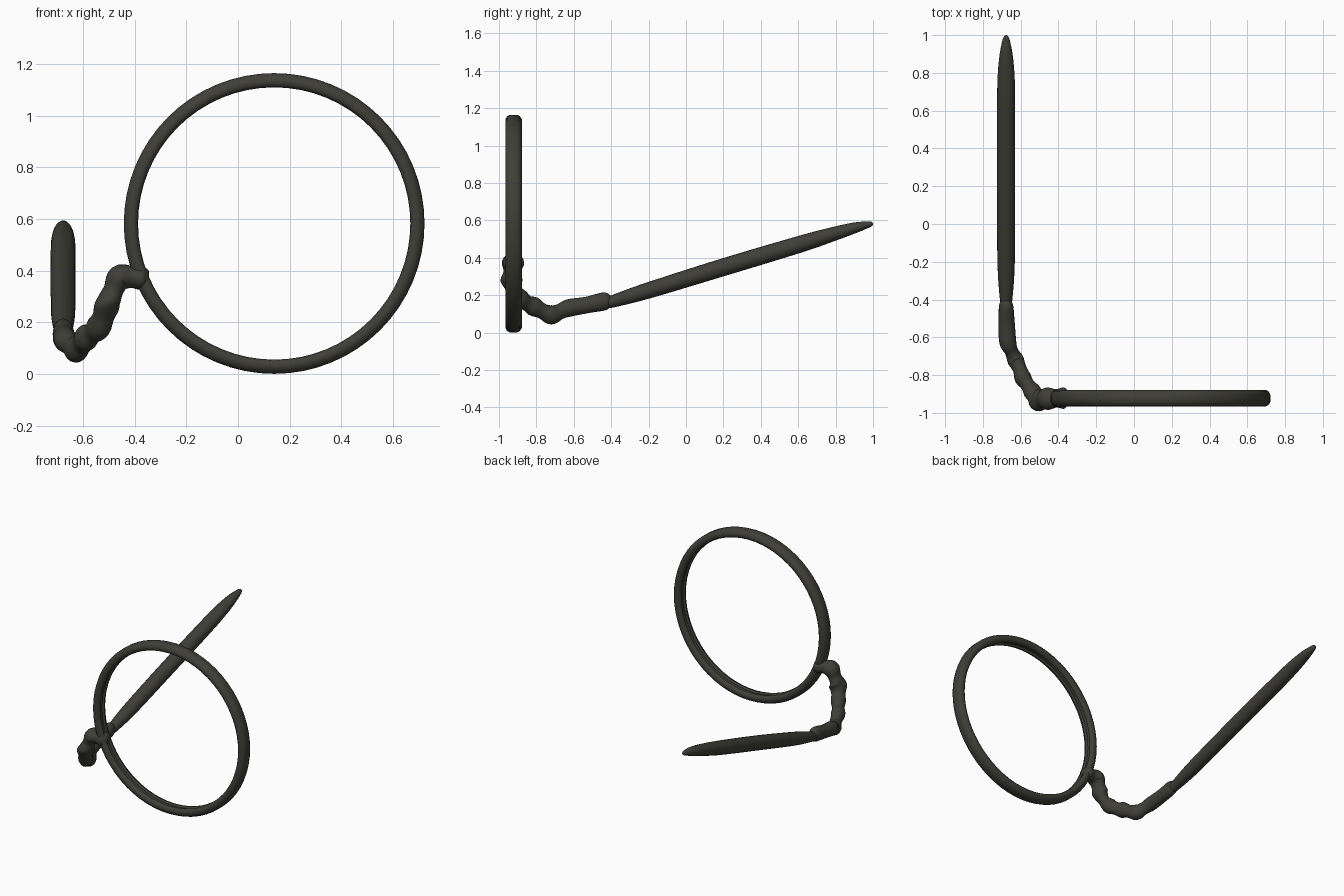
import bpy, bmesh, math
from mathutils import Vector

if "Cube" in bpy.data.objects:
    bpy.data.objects.remove(bpy.data.objects["Cube"])

mat = bpy.data.materials.new("dark olive grey")
mat.diffuse_color = (0.05, 0.049, 0.039, 1)
mat.use_nodes = True
mat.node_tree.nodes["Principled BSDF"].inputs["Base Color"].default_value = mat.diffuse_color


def finish(bm, name, angle=50):
    bmesh.ops.recalc_face_normals(bm, faces=bm.faces[:])
    me = bpy.data.meshes.new(name)
    bm.to_mesh(me)
    bm.free()
    me.materials.append(mat)
    ob = bpy.data.objects.new(name, me)
    bpy.context.collection.objects.link(ob)
    bpy.ops.object.select_all(action='DESELECT')
    ob.select_set(True)
    bpy.context.view_layer.objects.active = ob
    bpy.ops.object.shade_smooth_by_angle(angle=math.radians(angle))
    return ob


def catmull(k, steps):
    """Smoothly interpolate rows (x, y, z, half width, half height)."""
    k = [Vector(r) for r in k]
    out = []
    for i in range(len(k) - 1):
        a, b, c, d = k[max(i - 1, 0)], k[i], k[i + 1], k[min(i + 2, len(k) - 1)]
        for s in range(steps):
            t = s / steps
            out.append(0.5 * (2 * b + (c - a) * t + (2 * a - 5 * b + 4 * c - d) * t * t
                              + (3 * b - a - 3 * c + d) * t ** 3))
    return out + [k[-1]]


def loft(name, keys, steps=6, sides=20):
    rows = catmull(keys, steps)
    pts = [Vector(r[:3]) for r in rows]
    bm = bmesh.new()
    rings = []
    for i, r in enumerate(rows):
        t = (pts[min(i + 1, len(pts) - 1)] - pts[max(i - 1, 0)]).normalized()
        u = t.cross(Vector((0, 0, 1))).normalized()
        v = u.cross(t)
        rings.append([bm.verts.new(pts[i] + u * r[3] * math.cos(q) + v * r[4] * math.sin(q))
                      for q in (2 * math.pi * j / sides for j in range(sides))])
    for a, b in zip(rings, rings[1:]):
        for j in range(sides):
            n = (j + 1) % sides
            bm.faces.new((a[j], a[n], b[n], b[j]))
    bm.faces.new(rings[0])
    bm.faces.new(rings[-1])
    return finish(bm, name)


# round frame: closed profile (radius, y offset) with a shallow groove inside
half = [(0.582, 0.018), (0.574, 0.034), (0.558, 0.044), (0.541, 0.044),
        (0.530, 0.034), (0.527, 0.020), (0.538, 0.012)]
profile = half + [(r, -y) for r, y in reversed(half)]
bm = bmesh.new()
N = 64
loops = []
for i in range(N):
    a = 2 * math.pi * i / N
    loops.append([bm.verts.new((0.14 + r * math.cos(a), -0.922 + y, 0.583 + r * math.sin(a)))
                  for r, y in profile])
for i in range(N):
    a, b = loops[i], loops[(i + 1) % N]
    for j in range(len(profile)):
        n = (j + 1) % len(profile)
        bm.faces.new((a[j], a[n], b[n], b[j]))
finish(bm, "round_frame")

# knobbly linkage from the frame to the arm
loft("knobbly_link", [
    (-0.345, -0.922, 0.372, 0.030, 0.030),
    (-0.370, -0.922, 0.372, 0.056, 0.046),
    (-0.412, -0.923, 0.376, 0.049, 0.043),
    (-0.458, -0.925, 0.372, 0.060, 0.050),
    (-0.482, -0.928, 0.325, 0.048, 0.039),
    (-0.503, -0.932, 0.275, 0.060, 0.045),
    (-0.520, -0.915, 0.225, 0.045, 0.038),
    (-0.540, -0.885, 0.182, 0.047, 0.050),
    (-0.564, -0.850, 0.158, 0.038, 0.042),
    (-0.588, -0.815, 0.140, 0.045, 0.052),
    (-0.605, -0.768, 0.115, 0.037, 0.042),
    (-0.627, -0.720, 0.096, 0.044, 0.052),
    (-0.648, -0.675, 0.112, 0.036, 0.042),
    (-0.668, -0.625, 0.132, 0.045, 0.047),
    (-0.674, -0.530, 0.148, 0.043, 0.044),
    (-0.677, -0.435, 0.168, 0.038, 0.048),
    (-0.677, -0.405, 0.172, 0.026, 0.030)], 5)

# long arm, tapered at both ends
loft("long_arm", [
    (-0.677, -0.430, 0.155, 0.026, 0.026),
    (-0.677, -0.390, 0.168, 0.034, 0.033),
    (-0.677, -0.200, 0.226, 0.046, 0.043),
    (-0.677, 0.200, 0.350, 0.048, 0.047),
    (-0.677, 0.600, 0.470, 0.048, 0.045),
    (-0.677, 0.780, 0.525, 0.045, 0.038),
    (-0.677, 0.900, 0.560, 0.034, 0.029),
    (-0.677, 0.970, 0.577, 0.020, 0.018),
    (-0.677, 0.992, 0.582, 0.012, 0.012),
    (-0.677, 1.000, 0.584, 0.003, 0.003)], 6)
